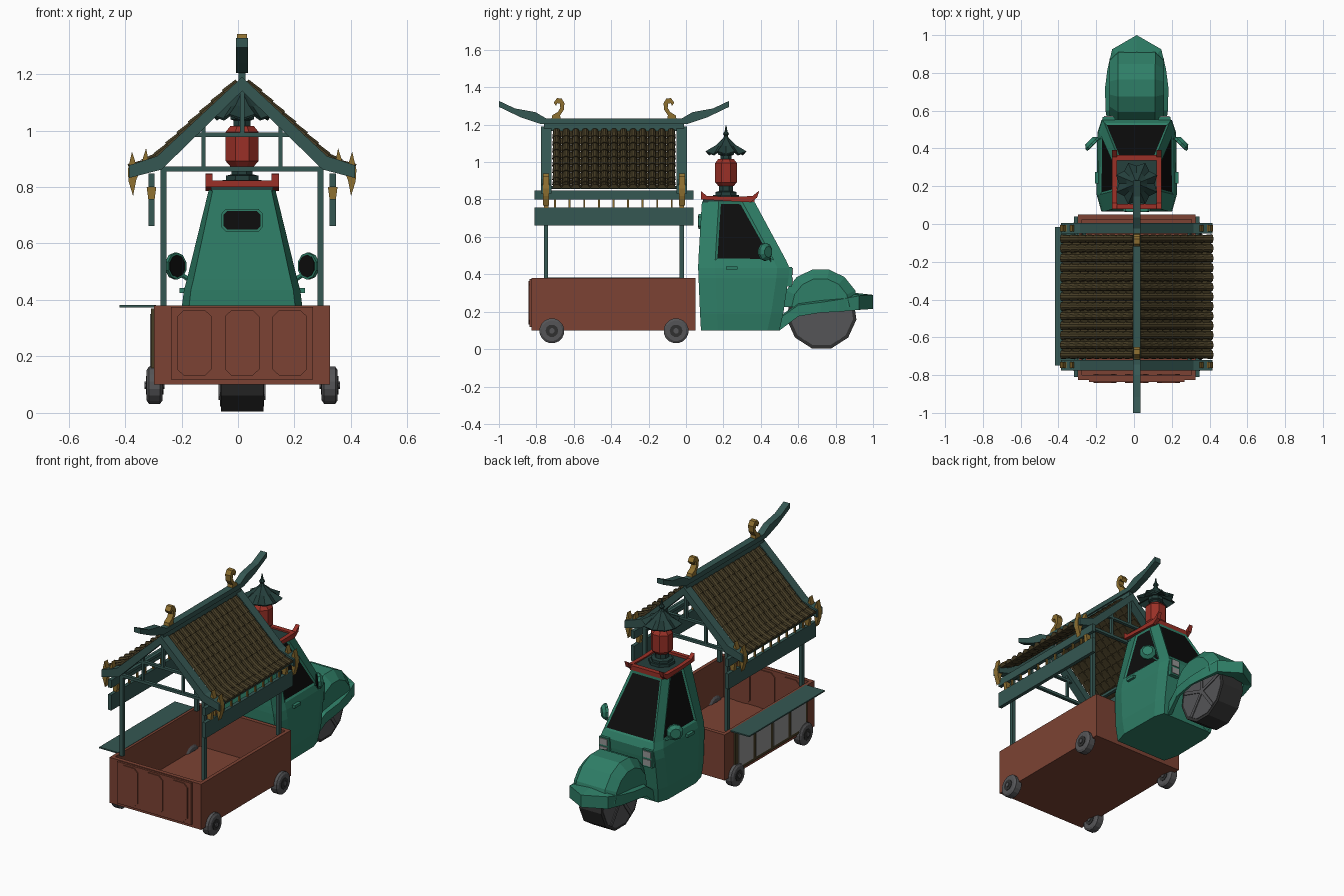
import bpy, bmesh
from math import sin, cos, pi
from mathutils import Matrix, Vector

if "Cube" in bpy.data.objects:
    bpy.data.objects.remove(bpy.data.objects["Cube"])


def material(name, r, g, b):
    m = bpy.data.materials.new(name)
    m.diffuse_color = (r, g, b, 1)
    m.use_nodes = True
    m.node_tree.nodes["Principled BSDF"].inputs["Base Color"].default_value = m.diffuse_color
    return m


GREEN = material("green_paint", .028, .21, .135)
TEAL = material("teal_wood", .035, .095, .085)
DARK = material("dark_teal", .018, .05, .045)
BROWN = material("brown_wood", .2, .055, .033)
RED = material("red", .32, .03, .02)
GOLD = material("gold", .27, .16, .03)
OLIVE = material("olive_tile", .06, .045, .018)
BLACK = material("black_glass", .004, .004, .004)
TYRE = material("tyre", .03, .03, .03)
STEEL = material("steel", .09, .09, .095)
LAMP = material("pale_grey", .3, .3, .3)


def finish(name, bm, *mats):
    bmesh.ops.recalc_face_normals(bm, faces=bm.faces)
    me = bpy.data.meshes.new(name)
    bm.to_mesh(me)
    bm.free()
    for m in mats:
        me.materials.append(m)
    ob = bpy.data.objects.new(name, me)
    bpy.context.collection.objects.link(ob)
    return ob


def add_loft(bm, rings, closed=False):
    vs = [[bm.verts.new(p) for p in r] for r in rings]
    n = len(vs[0])
    faces = []
    pairs = list(zip(vs, vs[1:])) + ([(vs[-1], vs[0])] if closed else [])
    for a, b in pairs:
        faces += [bm.faces.new((a[i], a[(i + 1) % n], b[(i + 1) % n], b[i])) for i in range(n)]
    if not closed:
        bm.faces.new(vs[0])
        bm.faces.new(vs[-1])
    return faces


def loft(name, rings, mat):
    bm = bmesh.new()
    add_loft(bm, rings)
    return finish(name, bm, mat)


def prism(name, pts, axis, a, b, mat):
    put = (lambda p, d: (d, p[0], p[1])) if axis == 'x' else (lambda p, d: (p[0], d, p[1]))
    return loft(name, [[put(p, d) for p in pts] for d in (a, b)], mat)


def box(name, x0, x1, y0, y1, z0, z1, mat):
    return prism(name, [(x0, z0), (x1, z0), (x1, z1), (x0, z1)], 'y', y0, y1, mat)


def lathe(name, prof, n, loc, mat, rot=None):
    M = Matrix.Translation(loc) @ (rot or Matrix())
    return loft(name, [[M @ Vector((r * cos(2 * pi * (i + .5) / n), r * sin(2 * pi * (i + .5) / n), z))
                        for i in range(n)] for r, z in prof], mat)


SIDES = (("left", -1), ("right", 1))
ENDS = (("front", -.7475), ("back", -.0225))
TO_X = Matrix.Rotation(pi / 2, 4, 'Y')

# --- cart bed: open box with panelled tailgate
box("bed_floor", -.312, .312, -.825, .05, .10, .13, BROWN)
for n, s in SIDES:
    box(n + "_bed_wall", s * .29, s * .312, -.825, .05, .13, .38, BROWN)
box("bed_front_wall", -.29, .29, -.825, -.80, .13, .38, BROWN)
box("bed_back_wall", -.29, .29, .025, .05, .13, .38, BROWN)
box("tailgate", -.252, .252, -.837, -.82, .118, .375, BROWN)
for i in (-1, 0, 1):
    c, w, h = i * .169, .061, .117
    octagon = [(c + a * w, .248 + b * h) for a, b in ((-.6, -1), (.6, -1), (1, -.8), (1, .8),
                                                      (.6, 1), (-.6, 1), (-1, .8), (-1, -.8))]
    prism("tailgate_panel", octagon, 'y', -.843, -.83, BROWN)
    prism("inner_panel", octagon, 'y', -.80, -.794, BROWN)

# --- serving side: framed panes and folding counter
box("pane_frame", -.322, -.31, -.74, -.04, .12, .37, OLIVE)
for i in range(4):
    y = -.72 + i * .17
    box("pane", -.326, -.315, y, y + .14, .14, .35, LAMP)
box("counter", -.434, -.305, -.75, -.015, .374, .382, TEAL)

# --- wheels
for n, s in SIDES:
    for y in (-.717, -.053):
        lathe(n + "_cart_wheel", [(.055, -.028), (.067, -.02), (.067, .02), (.055, .028)], 16,
              (s * .31, y, .098), STEEL, TO_X)
        lathe(n + "_hub", [(.034, -.031), (.034, .031)], 10, (s * .31, y, .098), TYRE, TO_X)
        lathe(n + "_hub_cap", [(.015, -.036), (.015, .036)], 8, (s * .31, y, .098), STEEL, TO_X)
WC = (0, .725, .185)
lathe("steering_wheel_tyre", [(.188, -.075), (.188, .075)], 11, WC, TYRE, TO_X)
lathe("steering_wheel_rim", [(.17, -.078), (.17, .078)], 11, WC, STEEL, TO_X)
for k in range(5):
    a = 2 * pi * k / 5 + pi / 2
    d, p = Vector((0, cos(a), sin(a))), Vector((0, -sin(a), cos(a)))
    loft("wheel_spoke", [[Vector(WC) + d * r + p * q + Vector((x, 0, 0))
         for x, q in ((-.083, -.01), (.083, -.01), (.083, .01), (-.083, .01))] for r in (0, .165)], STEEL)

# --- fender dome over the steering wheel
bm = bmesh.new()
for k in range(8):
    a = pi * k / 7
    for x, r in ((.145, .155), (.098, .205)):
        for s in (-1, 1):
            bm.verts.new((s * x, .72 - r * cos(a), .225 + r * sin(a)))
bmesh.ops.convex_hull(bm, input=bm.verts)
bm.normal_update()
bmesh.ops.delete(bm, geom=[f for f in bm.faces if f.normal.z < -.9], context='FACES')
bmesh.ops.dissolve_limit(bm, angle_limit=.02, verts=bm.verts, edges=bm.edges)
finish("fender", bm, GREEN)

# --- bumper wrapping round the nose: outer x, inner x, outer y, inner y, low z, high z
half = [(.15, .12, .50, .50, .10, .165), (.165, .14, .60, .60, .175, .235),
        (.168, .145, .72, .72, .195, .25), (.155, .125, .82, .82, .20, .265),
        (.13, .10, .925, .89, .21, .285)]
path = [(-a, -b, *r) for a, b, *r in half] + [(0, 0, 1.0, .91, .215, .29)] + half[::-1]
loft("bumper", [[(xo, yo, lo), (xo, yo, hi), (xi, yi, hi + .01), (xi, yi, lo + .01)]
                for xo, xi, yo, yi, lo, hi in path], GREEN)

# --- cab: lofted shell with inset glass
bm = bmesh.new()
rings = []
for z, w, yb, yf in ((.10, .20, .08, .50), (.19, .212, .075, .52), (.38, .213, .067, .548),
                     (.435, .206, .065, .553), (.475, .195, .066, .535), (.79, .118, .085, .365)):
    r = [(.88 * w, yb, z), (w, yb + .09, z), (.98 * w, yf - .065, z), (.88 * w, yf, z)]
    rings.append(r + [(-x, y, z) for x, y, z in r[::-1]])
faces = add_loft(bm, rings)
bmesh.ops.recalc_face_normals(bm, faces=bm.faces)
glass = [faces[-8 + i] for i in (1, 3, 5)]
bmesh.ops.inset_individual(bm, faces=glass, thickness=.017, depth=-.006)
for f in glass:
    f.material_index = 1
finish("cab", bm, GREEN, BLACK)

# rear window
for name, g, y, m in (("rear_window_frame", 0, .066, GREEN), ("rear_window", .007, .063, BLACK)):
    w, h = .073 - g, .04 - g
    prism(name, [(a * w, .682 + b * h) for a, b in ((-.8, -1), (.8, -1), (1, -.6), (1, .6), (.8, 1),
                                                   (-.8, 1), (-1, .6), (-1, -.6))], 'y', y, .09, m)

# headlights, door handles, mirrors
for n, s in SIDES:
    box(n + "_headlight_housing", s * .115, s * .18, .54, .566, .335, .44, GREEN)
    for z in (.345, .395):
        box(n + "_headlight", s * .122, s * .173, .56, .571, z, z + .038, LAMP)
    box(n + "_door_handle", s * .195, s * .222, .215, .275, .425, .442, GREEN)
    R = Matrix.Rotation(s * pi / 4, 4, 'Z') @ Matrix.Rotation(pi / 2, 4, 'X')
    R = Matrix.Rotation(-s * pi / 4, 4, 'Z') @ Matrix.Rotation(pi / 2, 4, 'X')
    c = (s * .237, .425, .52)
    lathe(n + "_mirror", [(.03, -.022), (.048, -.004), (.048, .01)], 10, c, GREEN, R)
    lathe(n + "_mirror_glass", [(.04, .0), (.04, .012)], 10, c, BLACK, R)
    loft(n + "_mirror_arm", [[(x + a, y, z + b) for a, b in ((-.006, -.006), (.006, -.006), (.006, .006), (-.006, .006))]
         for x, y, z in ((s * .185, .455, .47), (s * .232, .435, .5))], GREEN)

# --- cab roof with red upturned trim
box("cab_roof", -.11, .11, .09, .355, .785, .808, DARK)
for n, s in SIDES:
    prism(n + "_roof_trim", [(.08, .80), (.22, .792), (.345, .785), (.38, .81), (.392, .848),
                             (.355, .818), (.22, .815), (.11, .82), (.08, .845)], 'x', s * .105, s * .13, RED)
box("roof_trim_front", -.11, .11, .335, .365, .787, .817, RED)
box("roof_trim_back", -.11, .11, .08, .105, .80, .823, RED)

# --- lantern on the cab roof
LC = (0, .214, 0)
lathe("lantern_base", [(.075, .80), (.075, .825), (.062, .825), (.062, .84), (.04, .845), (.04, .875)], 8, LC, DARK)
lathe("lantern_body", [(.045, .873), (.063, .892), (.063, .995), (.045, 1.016)], 8, LC, RED)
lathe("lantern_neck", [(.032, 1.01), (.032, 1.035), (.045, 1.04), (.045, 1.06)], 8, LC, DARK)


def star(r, z, dr, dz):
    return [((r + dr * (i % 2)) * cos(pi * i / 8), .214 + (r + dr * (i % 2)) * sin(pi * i / 8), z + dz * (i % 2))
            for i in range(16)]


loft("lantern_roof", [star(.03, 1.075, 0, 0), star(.09, 1.035, .022, .015), star(.094, 1.043, .024, .015),
                      star(.055, 1.085, .004, .005), star(.018, 1.125, 0, 0)], DARK)
lathe("lantern_finial", [(.02, 1.12), (.01, 1.14), (.018, 1.15), (.008, 1.165), (.003, 1.195)], 8, LC, DARK)

# --- canopy posts, plates and gable trusses
for e, y in ENDS:
    for n, s in SIDES:
        box(f"{e}_{n}_post", s * .267, s * .289, y - .011, y + .011, .37, .87, TEAL)
        box(f"{e}_{n}_strut", s * .129, s * .143, y - .009, y + .009, .865, 1.03, TEAL)
    box(e + "_tie_beam", -.28, .28, y - .01, y + .01, .855, .872, TEAL)
    box(e + "_collar_beam", -.17, .17, y - .01, y + .01, .978, .993, TEAL)
    box(e + "_king_post", -.008, .008, y - .009, y + .009, .985, 1.16, TEAL)
    edge = [(0, 1.19), (.30, .91), (.40, .877), (.40, .832), (.285, .862), (0, 1.14)]
    prism(e + "_rafter", edge + [(-x, z) for x, z in edge[-2:0:-1]], 'y', y - .0275, y + .0275, TEAL)
    # gold claws at the eave corners
    for n, s in SIDES:
        claw = [(.405, .86), (.39, .925), (.377, .885), (.355, .89), (.34, .938), (.33, .885), (.36, .86),
                (.375, .825), (.386, .768), (.402, .82)]
        prism(f"{e}_{n}_claw", [(s * x, z) for x, z in claw], 'y', y - .016, y + .016, GOLD)
        prism(f"{e}_{n}_bracket", [(s * x, z) for x, z in ((.31, .755), (.332, .755), (.338, .80), (.304, .80))],
              'y', y - .012, y + .012, GOLD)

# --- side valances
for n, s in SIDES:
    box(n + "_wall_plate", s * .268, s * .288, -.75, -.02, .855, .872, TEAL)
    box(n + "_valance", s * .31, s * .332, -.81, .04, .662, .757, TEAL)
    box(n + "_eave_beam", s * .31, s * .332, -.81, .04, .80, .848, TEAL)
    for i in range(9):
        y = -.70 + i * .078
        box(n + "_baluster", s * .316, s * .326, y - .005, y + .005, .755, .802, GOLD)

# --- ridge beam with swept ends and gold finials
tip = [(.615, 1.295), (.615, 1.327), (.53, 1.287), (.42, 1.267), (.36, 1.232)]
low = [(.39, 1.203), (.5, 1.24)]
prism("ridge_beam", [(-.385 + t, z) for t, z in low + tip] + [(-.385 - t, z) for t, z in (low + tip)[::-1]],
      'x', -.021, .021, TEAL)
box("ridge_base", -.012, .012, -.76, -.01, 1.165, 1.21, TEAL)
hook = [(.285, 1.225), (.335, 1.225), (.33, 1.25), (.30, 1.268), (.287, 1.29), (.29, 1.312), (.305, 1.315),
        (.31, 1.30), (.322, 1.318), (.305, 1.342), (.28, 1.34), (.265, 1.315), (.268, 1.28), (.288, 1.25)]
for n, s in SIDES:
    prism(n + "_ridge_finial", [(-.385 + s * t, z) for t, z in hook], 'x', -.018, .018, GOLD)

# --- tiled roof: tapered round cover tiles over flat pans, stepped down each slope
A, B, C = Vector((.012, 1.168)), Vector((.31, .892)), Vector((.392, .862))
L1, L2 = (B - A).length, (C - B).length


def slope(s):
    return A.lerp(B, s / L1) if s < L1 else B.lerp(C, (s - L1) / L2)


COLS, ROWS = 13, 9
pitch, step = .665 / COLS, (L1 + L2) / ROWS
for name, sd in SIDES:
    bm = bmesh.new()
    for row in range(ROWS):
        p, q = slope(row * step), slope((row + 1) * step)
        d = (q - p).normalized()
        nrm = Vector((-d.y, d.x))
        for col in range(COLS):
            y = -.7175 + (col + .5) * pitch
            ring = []
            for pt, r in ((p, .018), (q + d * .006, .024)):
                ring.append([(sd * (pt.x + nrm.x * r * sin(a)), y + r * cos(a), pt.y + nrm.y * r * sin(a))
                             for a in (pi * k / 5 for k in range(6))])
            add_loft(bm, ring)
            yp = y + pitch / 2
            if col < COLS - 1:
                add_loft(bm, [[(sd * (pt.x + nrm.x * o), yp + w, pt.y + nrm.y * o)
                               for w, o in ((-.02, h), (.02, h), (.02, h - .006), (-.02, h - .006))]
                              for pt, h in ((p, -.003), (q, .006))])
    finish(name + "_roof_tiles", bm, OLIVE)

# shift the whole vehicle so that the counter side balances about x = 0
for ob in bpy.data.objects:
    ob.location.x += .0145
